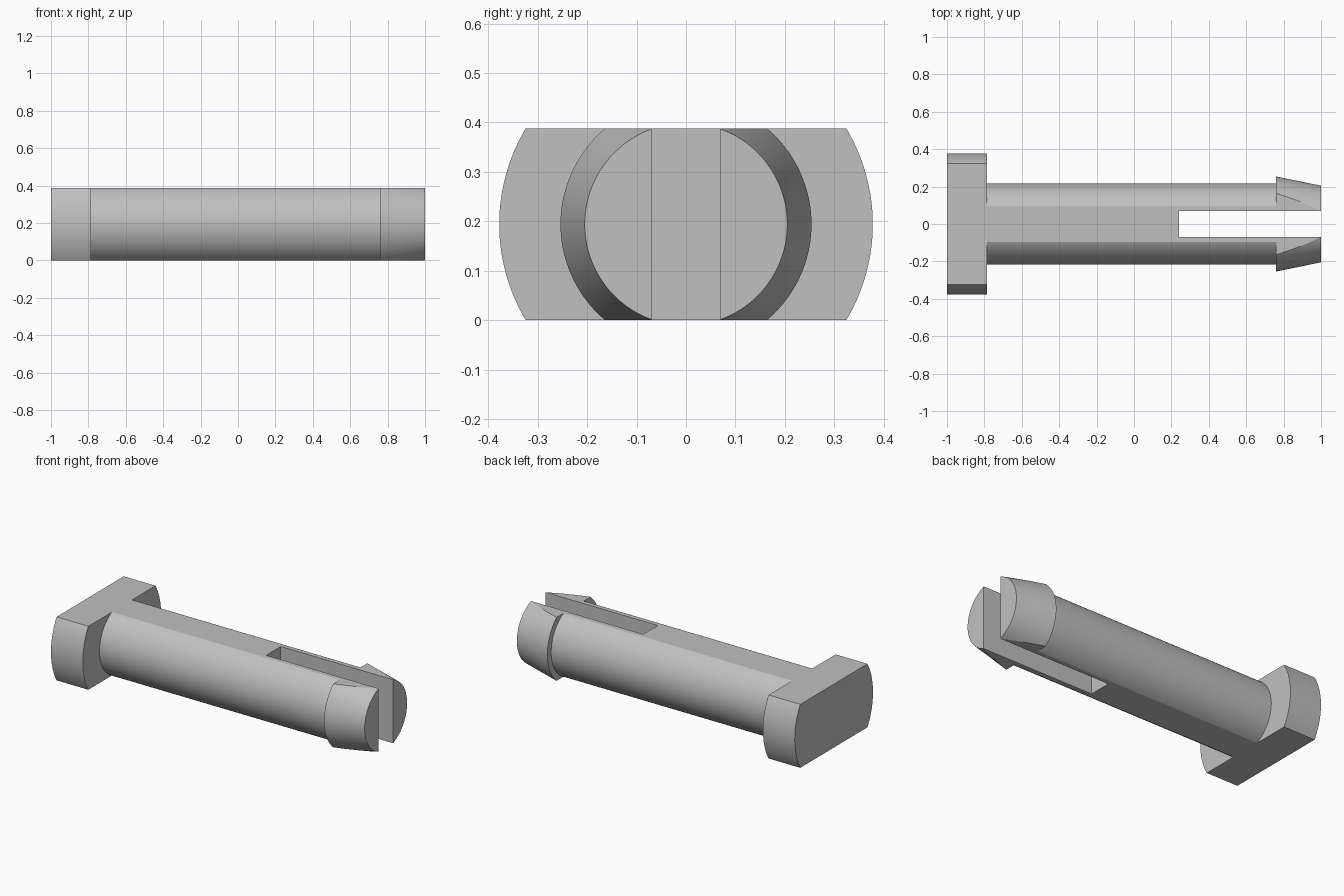
import bpy
import math
import bmesh
from mathutils import Matrix, Vector

old = bpy.data.objects.get("Cube")
if old:
    bpy.data.objects.remove(old, do_unlink=True)

HALF = 0.194        # half the thickness between the two flats
SEGMENTS = 128

grey = bpy.data.materials.new("plain grey")
grey.use_nodes = True
colour = (0.53, 0.53, 0.53, 1)
grey.diffuse_color = colour
grey.node_tree.nodes["Principled BSDF"].inputs["Base Color"].default_value = colour


def make_object(name, bm):
    mesh = bpy.data.meshes.new(name)
    bm.to_mesh(mesh)
    bm.free()
    ob = bpy.data.objects.new(name, mesh)
    bpy.context.collection.objects.link(ob)
    return ob


def cut(ob, name, low, high):
    """Subtract a box and discard it."""
    low, high = Vector(low), Vector(high)
    bm = bmesh.new()
    bmesh.ops.create_cube(bm, size=1, matrix=Matrix.Translation((low + high) / 2)
                          @ Matrix.Diagonal((*(high - low), 1)))
    cutter = make_object(name, bm)
    cutter.hide_render = True
    mod = ob.modifiers.new(name, 'BOOLEAN')
    mod.operation, mod.solver, mod.object = 'DIFFERENCE', 'EXACT', cutter
    bpy.context.view_layer.objects.active = ob
    bpy.ops.object.modifier_apply(modifier=name)
    bpy.data.objects.remove(cutter, do_unlink=True)


# Turned body along x: head, shaft and tapered barb as (x, radius)
profile = [(-1, 0.378), (-0.785, 0.378), (-0.785, 0.217),
           (0.76, 0.217), (0.76, 0.254), (1, 0.205)]
bm = bmesh.new()
rings = []
for x, r in profile:
    angles = [2 * math.pi * (i + 0.5) / SEGMENTS for i in range(SEGMENTS)]
    rings.append([bm.verts.new((x, r * math.cos(a), HALF + r * math.sin(a)))
                  for a in angles])
for a, b in zip(rings, rings[1:]):
    for i in range(SEGMENTS):
        j = (i + 1) % SEGMENTS
        bm.faces.new((a[i], a[j], b[j], b[i]))
bm.faces.new(rings[0])
bm.faces.new(rings[-1])
bmesh.ops.recalc_face_normals(bm, faces=bm.faces)
pin = make_object("split_pin", bm)
pin.data.materials.append(grey)

# Flats on the top and bottom, then the slot between the two prongs
cut(pin, "top_flat", (-2, -1, 2 * HALF), (2, 1, 1))
cut(pin, "bottom_flat", (-2, -1, -1), (2, 1, 0))
cut(pin, "prong_slot", (0.24, -0.07, -1), (2, 0.07, 1))

# Smooth round walls with crisp edges
bpy.ops.object.select_all(action='DESELECT')
pin.select_set(True)
bpy.context.view_layer.objects.active = pin
bpy.ops.object.shade_smooth_by_angle(angle=math.radians(20))
